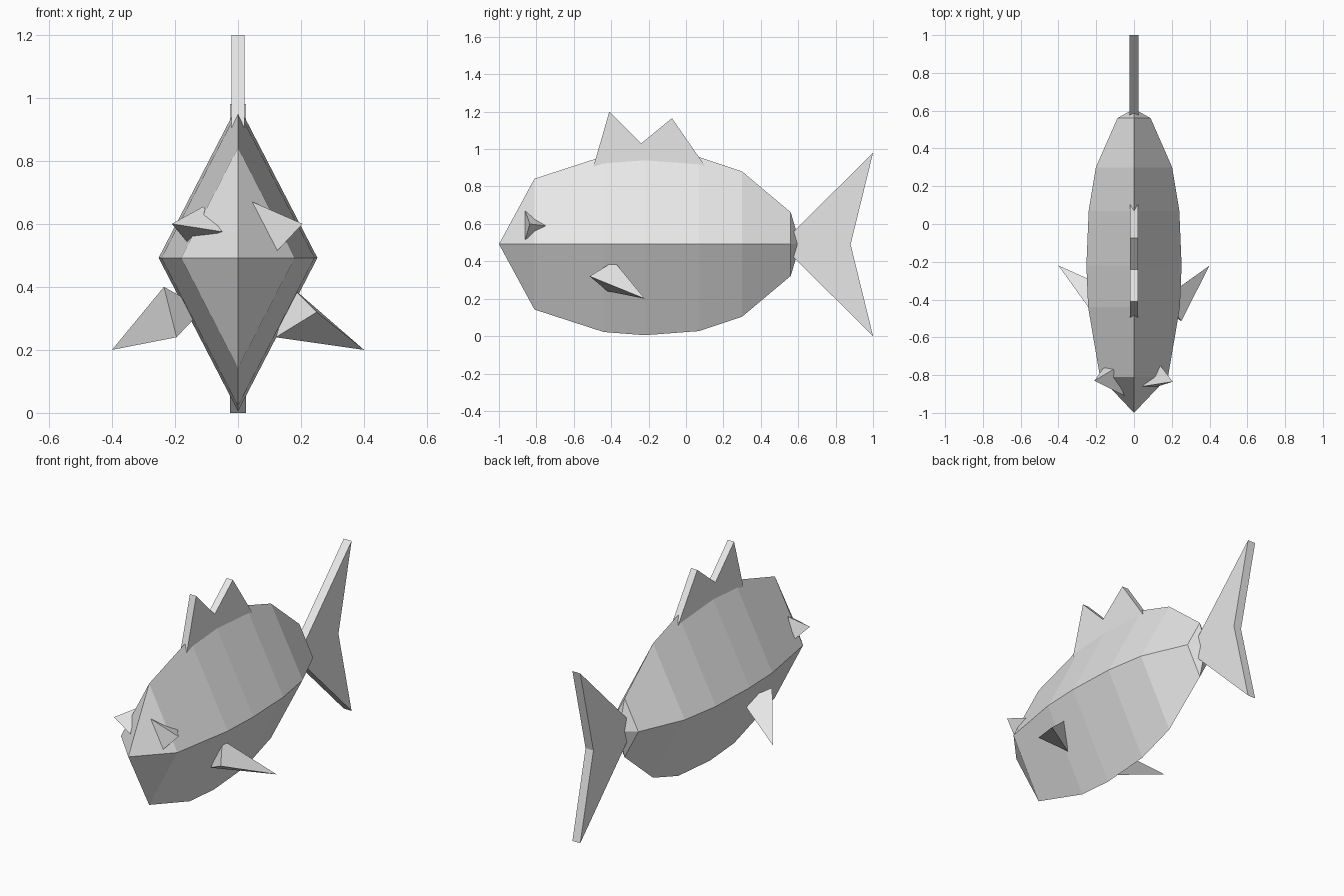
import bpy
import bmesh
from mathutils import Vector

cube = bpy.data.objects.get("Cube")
if cube:
    bpy.data.objects.remove(cube, do_unlink=True)

# One plain grey for the whole fish
grey = bpy.data.materials.new("pale_grey")
grey.use_nodes = True
colour = (0.8, 0.8, 0.8, 1)
grey.diffuse_color = colour
grey.node_tree.nodes["Principled BSDF"].inputs["Base Color"].default_value = colour


def finish(name, bm):
    bmesh.ops.recalc_face_normals(bm, faces=bm.faces)
    mesh = bpy.data.meshes.new(name)
    bm.to_mesh(mesh)
    bm.free()
    mesh.materials.append(grey)
    obj = bpy.data.objects.new(name, mesh)
    bpy.context.collection.objects.link(obj)
    return obj


def plate(name, outline, half):
    """Side outline (y, z) extruded across x."""
    bm = bmesh.new()
    face = bm.faces.new([bm.verts.new((-half, y, z)) for y, z in outline])
    grown = bmesh.ops.extrude_face_region(bm, geom=[face])["geom"]
    moved = [v for v in grown if isinstance(v, bmesh.types.BMVert)]
    bmesh.ops.translate(bm, verts=moved, vec=(2 * half, 0, 0))
    return finish(name, bm)


def spike(name, tip, base):
    """Three-sided cone from a tip and a base triangle."""
    bm = bmesh.new()
    top = bm.verts.new(tip)
    ring = [bm.verts.new(p) for p in base]
    bm.faces.new(ring)
    for i in range(3):
        bm.faces.new((top, ring[i], ring[i - 1]))
    return finish(name, bm)


# Body: diamond rings (y, half width, half height) between two points
MID = 0.492
stations = [(-0.81, 0.18, 0.35), (-0.44, 0.243, 0.47), (-0.22, 0.252, 0.487),
            (0.07, 0.24, 0.465), (0.30, 0.202, 0.388), (0.56, 0.088, 0.17)]
bm = bmesh.new()
rings = []
for y, w, h in stations:
    corners = ((w, 0), (0, h), (-w, 0), (0, -h))
    rings.append([bm.verts.new((x, y, MID + z)) for x, z in corners])
nose = bm.verts.new((0, -1, MID))
rear = bm.verts.new((0, 0.61, MID))
for i in range(4):
    bm.faces.new((nose, rings[0][i], rings[0][i - 1]))
    bm.faces.new((rear, rings[-1][i - 1], rings[-1][i]))
    for a, b in zip(rings, rings[1:]):
        bm.faces.new((a[i - 1], a[i], b[i], b[i - 1]))
finish("body", bm)

# Fins along the centre line
plate("tail_fin", [(0.505, 0.49), (1, 0.98), (0.88, 0.49), (1, 0)], 0.025)
plate("dorsal_fin", [(-0.52, 0.82), (-0.41, 1.2), (-0.24, 1.03),
                     (-0.075, 1.165), (0.15, 0.84)], 0.02)

# Side fins
spike("left_fin", (0.40, -0.22, 0.20),
      [(0.25, -0.515, 0.32), (0.12, -0.42, 0.24), (0.17, -0.385, 0.40)])
spike("right_fin", (-0.40, -0.22, 0.20),
      [(-0.235, -0.45, 0.40), (-0.195, -0.495, 0.24), (-0.11, -0.35, 0.33)])

# Eyes
spike("left_eye", (0.045, -0.86, 0.67),
      [(0.205, -0.835, 0.60), (0.125, -0.86, 0.515), (0.14, -0.75, 0.59)])
spike("right_eye", (-0.05, -0.91, 0.575),
      [(-0.21, -0.83, 0.60), (-0.11, -0.77, 0.655), (-0.16, -0.76, 0.54)])
